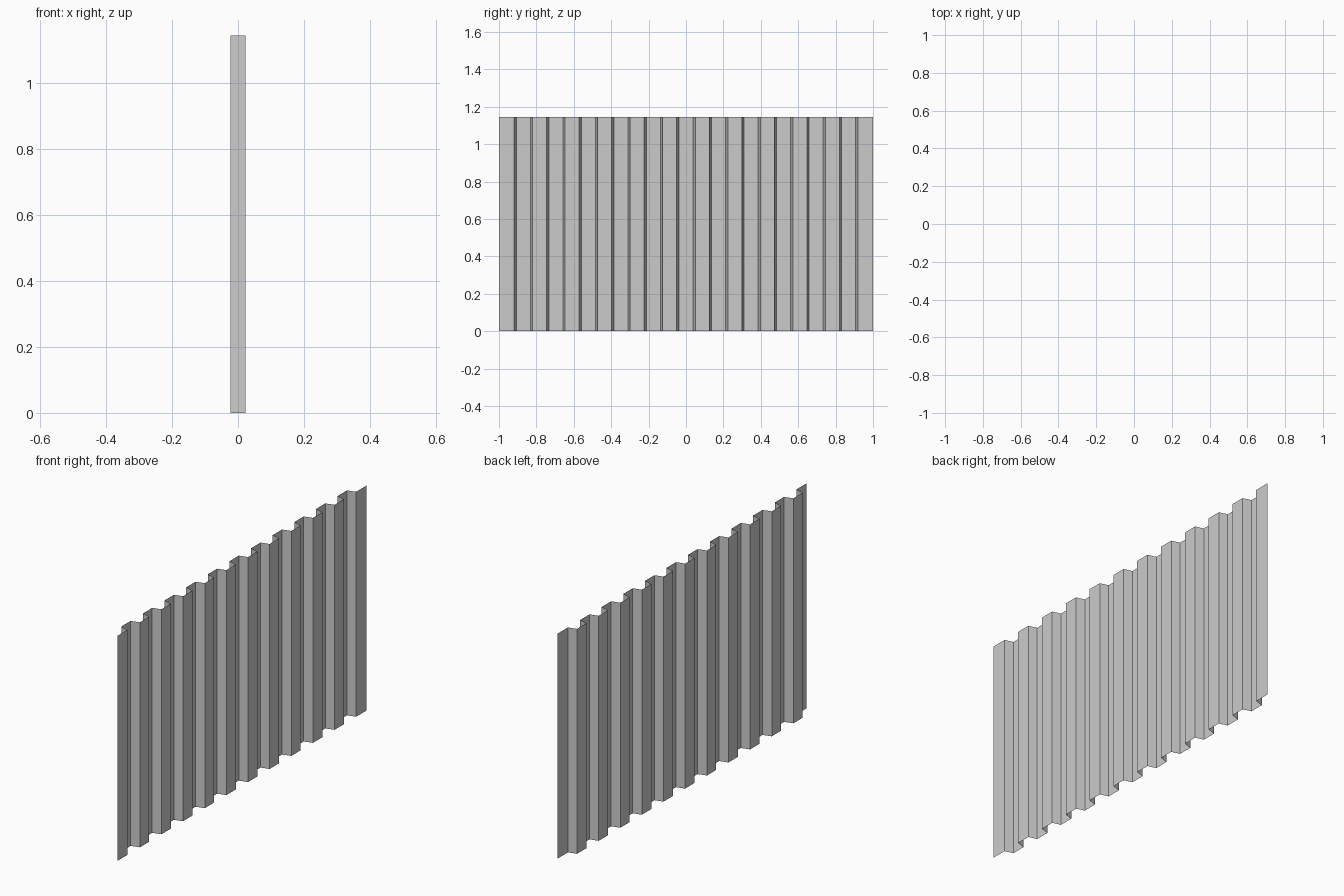
import bpy

if "Cube" in bpy.data.objects:
    bpy.data.objects.remove(bpy.data.objects["Cube"])

HEIGHT = 1.145      # panel height
DEPTH = 0.022       # half depth of the corrugation
FLATS = 23          # alternating front and back strips
PITCH = 2 / FLATS
SLOPE = 0.012       # width of each slanted web seen face-on

# Trapezoid corrugation profile in plan, both end strips on the +x side
profile = []
for i in range(FLATS):
    x = DEPTH if i % 2 == 0 else -DEPTH
    y0 = -1 + i * PITCH + (SLOPE / 2 if i > 0 else 0)
    y1 = -1 + (i + 1) * PITCH - (SLOPE / 2 if i < FLATS - 1 else 0)
    profile += [(x, y0), (x, y1)]

# Thin sheet: extrude the profile straight up
n = len(profile)
verts = [(x, y, z) for z in (0, HEIGHT) for x, y in profile]
faces = [(i, i + 1, n + i + 1, n + i) for i in range(n - 1)]
mesh = bpy.data.meshes.new("corrugated_panel")
mesh.from_pydata(verts, [], faces)
mesh.update()
panel = bpy.data.objects.new("corrugated_panel", mesh)
bpy.context.collection.objects.link(panel)
